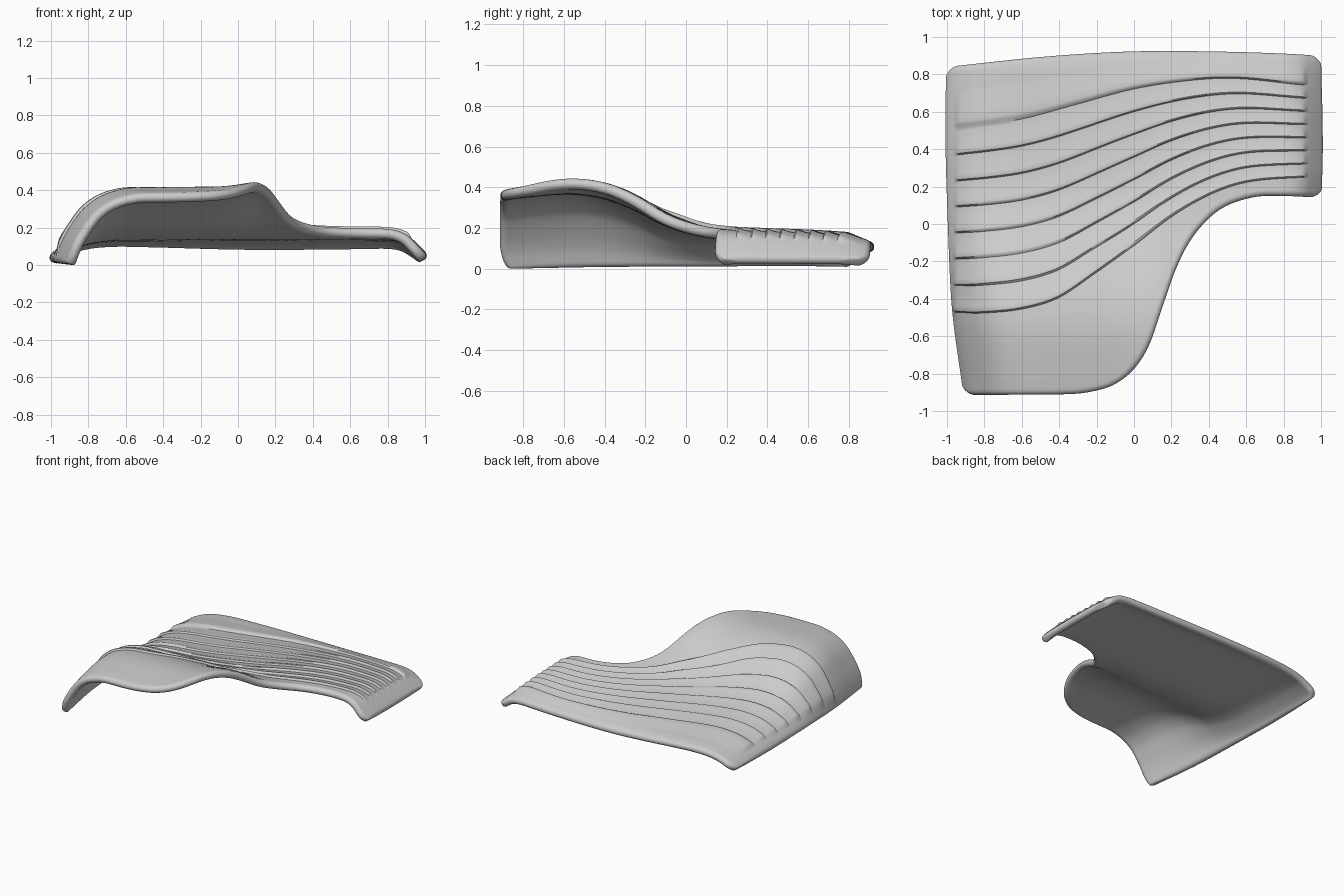
import bpy, bmesh, math
from mathutils import Vector

cube = bpy.data.objects.get("Cube")
if cube:
    bpy.data.objects.remove(cube, do_unlink=True)

HALF = 0.027      # half thickness of the shell
RIB = 0.016       # rib step height
COLS = 150


def curve(points):
    """Smooth interpolation through points, with straight ends."""
    n = len(points)
    slopes = []
    for i in range(n):
        a, b = points[max(i - 1, 0)], points[min(i + 1, n - 1)]
        slopes.append((b[1] - a[1]) / (b[0] - a[0]))

    def at(x):
        if x <= points[0][0]:
            return points[0][1] + slopes[0] * (x - points[0][0])
        if x >= points[-1][0]:
            return points[-1][1] + slopes[-1] * (x - points[-1][0])
        i = max(k for k in range(n - 1) if points[k][0] <= x)
        (x0, y0), (x1, y1) = points[i], points[i + 1]
        w = x1 - x0
        t = (x - x0) / w
        s = t * t * (3 - 2 * t)
        return (y0 + (y1 - y0) * s + w * t * (1 - t) *
                (slopes[i] * (1 - t) - slopes[i + 1] * t))
    return at


def clamp(v):
    return max(0.0, min(1.0, v))


# Plan outline
front = curve([(-1, -.915), (-.6, -.912), (-.32, -.908), (-.2, -.89), (-.1, -.855), (0, -.775),
               (.08, -.65), (.15, -.45), (.22, -.25), (.3, -.09), (.4, .03),
               (.5, .1), (.65, .145), (.8, .15), (1, .14)])
back = curve([(-1, .84), (-.5, .89), (0, .92), (.5, .918), (1, .9)])
side_right = curve([(-.91, -.89), (-.5, -.95), (-.2, -.972), (.3, -.996), (.6, -.997), (.9, -.985)])
side_left = curve([(.13, .985), (.3, 1), (.7, .998), (.9, .985)])

# First and last rib lines; the rest are blended between them
rib_front = curve([(-.92, -.47), (-.8, -.477), (-.6, -.46), (-.4, -.4), (-.2, -.27), (0, -.13),
                   (.2, .03), (.4, .15), (.6, .22), (.9, .25)])
rib_back = curve([(-.92, .51), (-.6, .56), (-.3, .64), (0, .72), (.3, .765), (.55, .775), (.9, .74)])

# Height along the depth, and roll-off at the two sides
ridge = curve([(-.91, .385), (-.8, .4), (-.57, .417), (-.4, .395), (-.25, .34), (-.1, .265),
               (.05, .218), (.2, .195), (.4, .185), (.6, .178), (.8, .165), (.87, .15), (.92, .125)])
roll_right = curve([(0, 0), (.03, .25), (.08, .5), (.15, .75), (.25, .92), (.4, 1), (3, 1)])
roll_left = curve([(0, 0), (.05, .42), (.1, .77), (.16, .95), (.25, 1), (3, 1)])


def height(x, y):
    crest = .025 * math.exp(-((x - .12) / .13) ** 2) * clamp((.1 - y) / .4)
    top = ridge(y) + crest - HALF
    right_base = .018 + .012 * y
    z = right_base + (top - right_base) * roll_right(x - side_right(y))
    return z - (z - .035) * (1 - roll_left(side_left(y) - x))


def normal(x, y, e=.003):
    dx = (height(x + e, y) - height(x - e, y)) / (2 * e)
    dy = (height(x, y + e) - height(x, y - e)) / (2 * e)
    return Vector((-dx, -dy, 1)).normalized()


def corner(u, radius=.05):
    s = min(clamp(2 * u / radius), clamp(2 * (1 - u) / radius))
    return radius * (1 - math.sqrt(1 - (1 - s) ** 2))


def line_y(k, x, u):
    """Line 0 is the front edge, 1 to 8 the ribs, 9 the back edge."""
    if k == 0:
        return front(x) + corner(u)
    if k == 9:
        return back(x) - corner(u)
    return rib_front(x) + (rib_back(x) - rib_front(x)) * (k - 1) / 7


# Rows as (band, position in band, rib strength)
rows = [(0, 1 - math.cos(math.pi / 2 * i / 26), 0) for i in range(26)]
for band in range(1, 8):
    rows += [(band, t, s) for t, s in
             ((0, 0), (.05, .8), (.11, 1), (.25, .8), (.45, .5), (.7, .2), (.9, .03))]
rows += [(8, 0, 0), (8, .05, .8), (8, .11, 1), (8, .25, .7), (8, .4, .35), (8, .55, .1)]
rows += [(8, 1 - .4 * (1 - math.sin(math.pi / 2 * i / 14)), 0) for i in range(15)]


def grid_point(u, band, t):
    x = 2 * u - 1
    for _ in range(6):
        y0, y1 = line_y(band, x, u), line_y(band + 1, x, u)
        y = y0 + (y1 - y0) * t
        x = side_right(y) + (side_left(y) - side_right(y)) * u
    return Vector((x, y, height(x, y)))


us = [(1 - math.cos(math.pi * i / COLS)) / 2 for i in range(COLS + 1)]
mid = [[grid_point(u, band, t) for u in us] for band, t, s in rows]
last = len(rows) - 1

# Build the upper and lower skins, meeting in a rounded rim
bm = bmesh.new()
upper, lower = [], []
for r, row in enumerate(mid):
    up, low = [], []
    for c, p in enumerate(row):
        slope = (front(p.x + .01) - front(p.x - .01)) / .02
        rim = min((p - row[0]).length, (p - row[-1]).length, (p - mid[last][c]).length,
                  (p - mid[0][c]).length / math.sqrt(1 + slope * slope))
        if r in (0, last) or c in (0, COLS):
            v = bm.verts.new(p)
            up.append(v)
            low.append(v)
            continue
        thick = HALF * math.sqrt(1 - (1 - clamp(rim / .03)) ** 2)
        n = normal(p.x, p.y)
        window = clamp((p.x + .945) / .025) * clamp((.91 - p.x) / .02)
        up.append(bm.verts.new(p + n * (thick + RIB * rows[r][2] * window)))
        low.append(bm.verts.new(p - n * thick))
    upper.append(up)
    lower.append(low)

for r in range(last):
    for c in range(COLS):
        for skin, flip in ((upper, False), (lower, True)):
            q = [skin[r][c], skin[r][c + 1], skin[r + 1][c + 1], skin[r + 1][c]]
            bm.faces.new(q[::-1] if flip else q)

lowest = min(v.co.z for v in bm.verts)
bmesh.ops.translate(bm, verts=bm.verts, vec=(0, 0, -lowest))
mesh = bpy.data.meshes.new("ribbed_shell")
bm.to_mesh(mesh)
bm.free()
shell = bpy.data.objects.new("ribbed_shell", mesh)
bpy.context.collection.objects.link(shell)

# Plain grey finish
grey = bpy.data.materials.new("plain_grey")
grey.use_nodes = True
colour = (.6, .6, .6, 1)
grey.diffuse_color = colour
grey.node_tree.nodes["Principled BSDF"].inputs["Base Color"].default_value = colour
mesh.materials.append(grey)

bpy.context.view_layer.objects.active = shell
shell.select_set(True)
bpy.ops.object.shade_smooth_by_angle(angle=math.radians(40))
